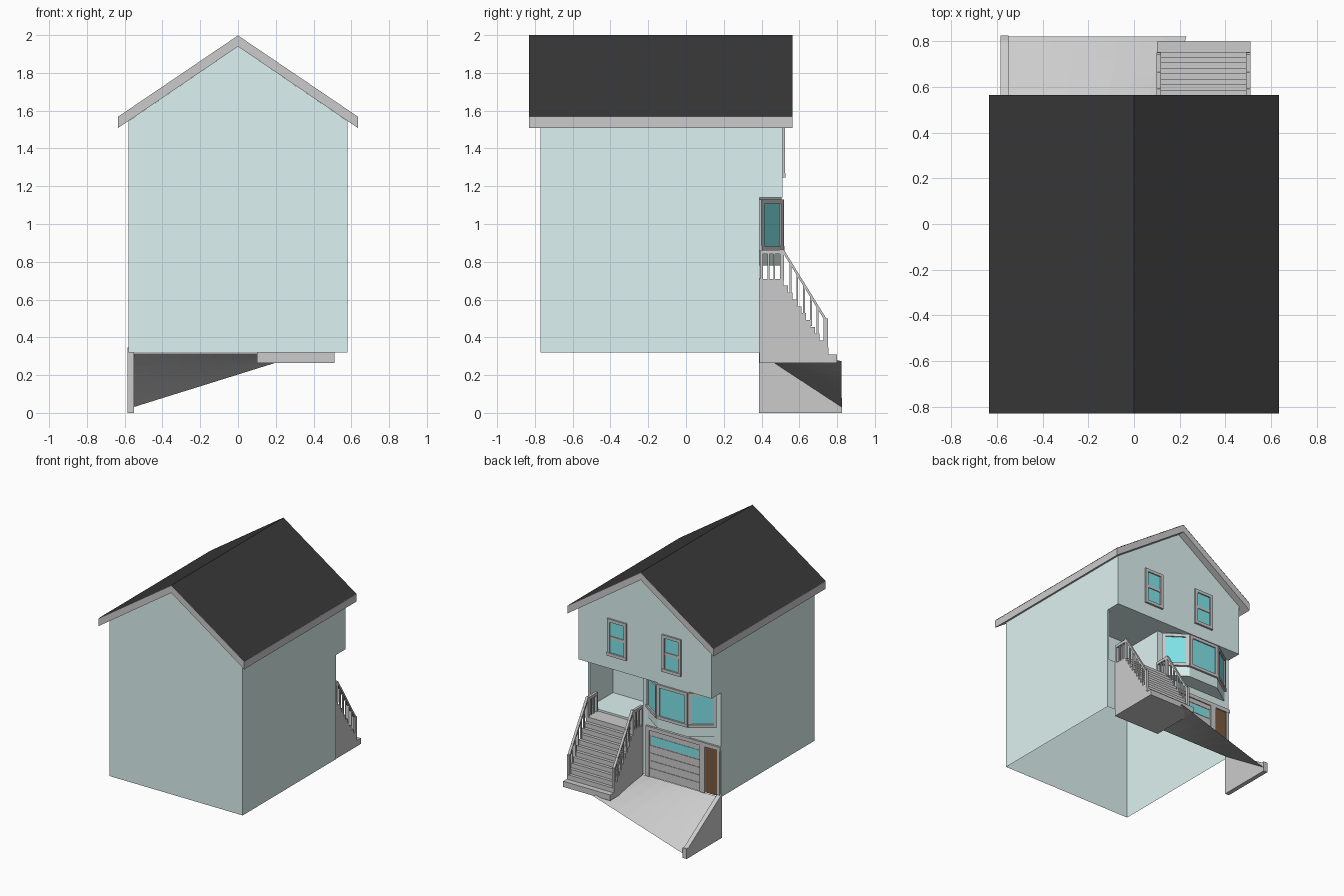
import bpy, bmesh, math
from mathutils import Matrix, Vector

if "Cube" in bpy.data.objects:
    bpy.data.objects.remove(bpy.data.objects["Cube"])


def material(name, rgb):
    m = bpy.data.materials.new(name)
    m.diffuse_color = (*rgb, 1)
    m.use_nodes = True
    m.node_tree.nodes["Principled BSDF"].inputs["Base Color"].default_value = m.diffuse_color
    return m


BLUE = material("siding", (0.72, 0.89, 0.88))
BLACK = material("shingles", (0.04, 0.04, 0.04))
GLASS = material("glass", (0.22, 0.78, 0.82))
BROWN = material("wood", (0.2, 0.1, 0.05))
GREY = None


def finish(name, bm, mat):
    bmesh.ops.remove_doubles(bm, verts=bm.verts, dist=1e-5)
    bmesh.ops.recalc_face_normals(bm, faces=bm.faces)
    me = bpy.data.meshes.new(name)
    bm.to_mesh(me)
    bm.free()
    ob = bpy.data.objects.new(name, me)
    bpy.context.collection.objects.link(ob)
    if mat:
        me.materials.append(mat)
    return ob


def polys(name, faces, mat):
    bm = bmesh.new()
    for f in faces:
        bm.faces.new([bm.verts.new(p) for p in f])
    return finish(name, bm, mat)


def place(axis, p, t):
    return {'x': (t, p[0], p[1]), 'y': (p[0], t, p[1]), 'z': (p[0], p[1], t)}[axis]


def prism(name, profile, axis, a, b, mat):
    lo = [place(axis, p, a) for p in profile]
    hi = [place(axis, p, b) for p in profile]
    n = len(profile)
    sides = [(lo[i], lo[(i + 1) % n], hi[(i + 1) % n], hi[i]) for i in range(n)]
    return polys(name, [lo, hi] + sides, mat)


def boxes(name, spans, mat, M=Matrix()):
    # each span is (x0, x1, y0, y1, z0, z1)
    bm = bmesh.new()
    for x0, x1, y0, y1, z0, z1 in spans:
        S = Matrix.Diagonal((x1 - x0, y1 - y0, z1 - z0, 1))
        T = Matrix.Translation(((x0 + x1) / 2, (y0 + y1) / 2, (z0 + z1) / 2))
        bmesh.ops.create_cube(bm, size=1, matrix=M @ T @ S)
    return finish(name, bm, mat)


# House shell: open underneath, upper storey overhangs, porch recess
W, F, L, U = 0.58, -0.77, 0.39, 0.51
Z0, ZO, ZE, ZP = 0.32, 1.14, 1.545, 1.94
PX0, PX1, PY, PZ = 0.10, 0.565, 0.10, 0.725


def rect_y(x0, x1, z0, z1, y):
    return [(x0, y, z0), (x1, y, z0), (x1, y, z1), (x0, y, z1)]


def rect_z(x0, x1, y0, y1, z):
    return [(x0, y0, z), (x1, y0, z), (x1, y1, z), (x0, y1, z)]


side = [(F, Z0), (L, Z0), (L, ZO), (U, ZO), (U, ZE), (F, ZE)]
faces = [[place('x', p, s * W) for p in side] for s in (-1, 1)]
for y, zb in ((F, Z0), (U, ZO)):
    faces.append([(-W, y, zb), (W, y, zb), (W, y, ZE), (0, y, ZP), (-W, y, ZE)])
faces += [rect_z(-W, W, L, U, ZO),
          rect_y(-W, PX0, Z0, ZO, L), rect_y(PX1, W, Z0, ZO, L), rect_y(PX0, PX1, Z0, PZ, L),
          rect_y(PX0, PX1, PZ, ZO, PY),
          rect_z(PX0, PX1, PY, L, PZ), rect_z(PX0, PX1, PY, L, ZO)]
for x in (PX0, PX1):
    faces.append([(x, PY, PZ), (x, L, PZ), (x, L, ZO), (x, PY, ZO)])
polys("house_walls", faces, BLUE)

# Roof slab with a thin shingle layer on top
E = 0.635
prism("roof_fascia", [(-E, 1.508), (0, 1.94), (E, 1.508), (E, 1.568), (0, 1.998), (-E, 1.568)],
      'y', -0.83, 0.565, GREY)
polys("roof_shingles", [[(0, -0.83, 2), (0, 0.565, 2), (s * E, 0.565, 1.57), (s * E, -0.83, 1.57)]
                        for s in (-1, 1)], BLACK)


# Windows: local x along the wall, local y outwards
def window(name, x, y, z, w, h, angle=0, sash=True):
    M = Matrix.Translation((x, y, z)) @ Matrix.Rotation(angle, 4, 'Z')
    a, b, t = w / 2, h / 2, 0.024
    bars = [(-a, -a + t, 0, 0.013, -b, b), (a - t, a, 0, 0.013, -b, b),
            (-a, a, 0, 0.013, b - t, b), (-a, a, 0, 0.016, -b, -b + t)]
    if sash:
        bars.append((-a, a, 0, 0.01, -0.011, 0.011))
    boxes(name + "_frame", bars, GREY, M)
    boxes(name + "_glass", [(-a + t, a - t, -0.002, 0.004, -b + t, b - t)], GLASS, M)


for x, n in ((0.24, "left"), (-0.235, "right")):
    window("upper_window_" + n, x, U, 1.39, 0.168, 0.29)

# Bay window
BC, BI, BO = -0.24, 0.133, 0.30
bay = [(BC - BO, L), (BC + BO, L), (BC + BI, U - 0.005), (BC - BI, U - 0.005)]
prism("bay_body", bay, 'z', 0.78, ZO, BLUE)
dx, dy = BO - BI, U - 0.005 - L
ang, wide = math.atan2(dy, dx), math.hypot(dx, dy)
window("bay_window_centre", BC, U - 0.005, 0.995, 2 * BI, 0.27, 0, False)
for s, n in ((1, "left"), (-1, "right")):
    window("bay_window_" + n, BC + s * (BI + BO) / 2, L + dy / 2, 0.995, wide, 0.27, -s * ang, False)

# Garage door with panels, window strip and surround
G0, G1 = -0.40, 0.04
rows = [(0.32, 0.385), (0.39, 0.445), (0.45, 0.505), (0.51, 0.565), (0.65, 0.685)]
boxes("garage_door_panels", [(G0, G1, L - 0.005, L + 0.006, a, b) for a, b in rows] +
      [(G0, G1, L - 0.005, L + 0.002, 0.32, 0.68)], GREY)
boxes("garage_door_glass", [(G0 + 0.015, G1 - 0.015, L, L + 0.005, 0.575, 0.64)], GLASS)
boxes("garage_surround", [(G0 - 0.045, G0, L, L + 0.015, 0.32, 0.71),
                          (G1, G1 + 0.03, L, L + 0.015, 0.32, 0.71),
                          (-0.58, G1 + 0.03, L, L + 0.015, 0.685, 0.715)], GREY)

# Side door
boxes("side_door", [(-0.55, -0.45, L, L + 0.006, 0.325, 0.685)], BROWN)
boxes("side_door_jamb", [(-0.575, -0.55, L, L + 0.012, 0.32, 0.69)], GREY)

# Stairs: stepped side profile
SX0, SX1, N = 0.10, 0.51, 11
run, rise = (0.755 - 0.515) / (N - 1), (0.71 - 0.31) / N
profile = [(L, 0.265), (0.80, 0.265), (0.80, 0.31)]
for i in range(N):
    y = 0.755 - i * run
    z = 0.31 + i * rise
    profile += [(y, z), (y, z + rise)]
profile.append((L, 0.71))
prism("stairs", profile, 'x', SX0, SX1, GREY)


# Railings on both sides of the stairs and landing
def rail_z(y):
    return 0.855 + (y - 0.52) * (0.49 - 0.855) / 0.225


def stair_z(y):
    return 0.71 - (y - 0.515) / run * rise - 0.03


for x, n in ((SX0 + 0.009, "right"), (SX1 - 0.009, "left")):
    r = 0.01
    prism("handrail_" + n, [(0.515, rail_z(0.515) - 0.018), (0.745, rail_z(0.745) - 0.018),
                            (0.745, rail_z(0.745) + 0.006), (0.515, rail_z(0.515) + 0.006)],
          'x', x - r, x + r, GREY)
    parts = [(x - r, x + r, 0.498, 0.518, 0.70, 0.865), (x - r, x + r, 0.728, 0.752, 0.32, 0.50),
             (x - r, x + r, 0.395, 0.51, 0.84, 0.862), (x - r, x + r, 0.392, 0.408, 0.70, 0.86)]
    for k in range(5):
        y = 0.553 + k * 0.036
        parts.append((x - 0.005, x + 0.005, y - 0.005, y + 0.005, stair_z(y), rail_z(y)))
    parts += [(x - 0.005, x + 0.005, y - 0.005, y + 0.005, 0.70, 0.85) for y in (0.436, 0.467)]
    boxes("posts_and_balusters_" + n, parts, GREY)

# Driveway: twisted ramp surface from the garage to the sloping street
K = 8


def ramp(i, j):
    u, v = i / K, j / K
    x = -0.555 + u * ((0.10 + 0.13 * v) + 0.555)
    return (x, L + v * 0.433, 0.315 + v * (0.03 + 0.245 * u - 0.315))


polys("driveway", [[ramp(i, j), ramp(i + 1, j), ramp(i + 1, j + 1), ramp(i, j + 1)]
                   for i in range(K) for j in range(K)], GREY)

# Retaining wall beside the driveway
prism("retaining_wall", [(0.387, 0), (0.827, 0), (0.827, 0.08), (0.805, 0.08), (0.387, 0.345)],
      'x', -0.585, -0.55, GREY)
